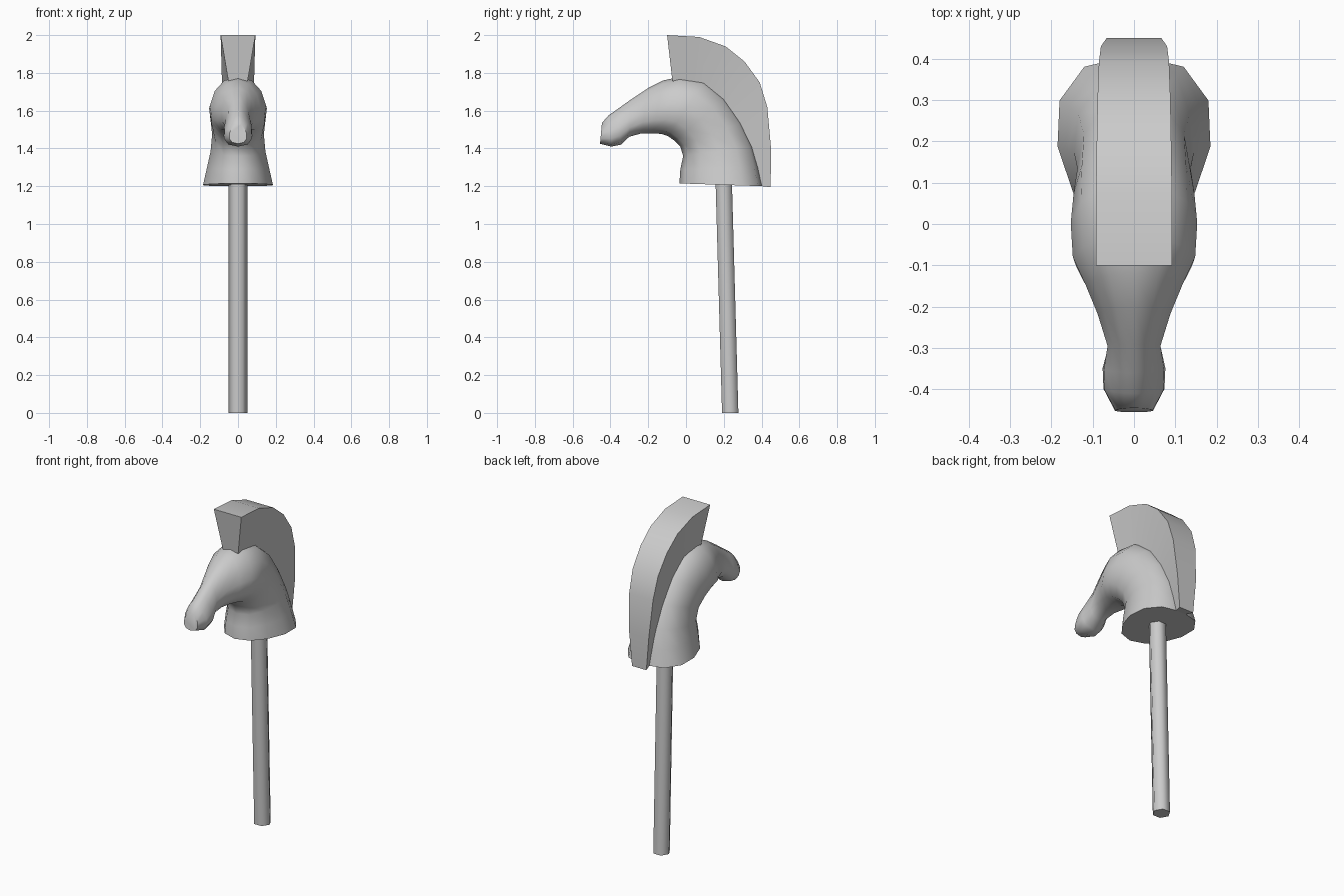
import bpy, bmesh
from math import sin, cos, pi, radians, copysign
from mathutils import Vector

if "Cube" in bpy.data.objects:
    bpy.data.objects.remove(bpy.data.objects["Cube"])


def loft(name, rings, angle):
    """Skin a list of closed rings, cap both ends and shade by angle."""
    bm = bmesh.new()
    loops = [[bm.verts.new(p) for p in ring] for ring in rings]
    n = len(loops[0])
    for a, b in zip(loops, loops[1:]):
        for i in range(n):
            j = (i + 1) % n
            bm.faces.new((a[i], a[j], b[j], b[i]))
    bm.faces.new(loops[0])
    bm.faces.new(loops[-1])
    bmesh.ops.recalc_face_normals(bm, faces=bm.faces)
    mesh = bpy.data.meshes.new(name)
    bm.to_mesh(mesh)
    bm.free()
    obj = bpy.data.objects.new(name, mesh)
    bpy.context.collection.objects.link(obj)
    bpy.ops.object.select_all(action='DESELECT')
    obj.select_set(True)
    bpy.context.view_layer.objects.active = obj
    bpy.ops.object.shade_smooth_by_angle(angle=radians(angle))
    return obj


def section(back, front, w, pear, n=12):
    """Rounded section between two side-profile points; pear shifts the width."""
    b, f = Vector((0, *back)), Vector((0, *front))
    mid, half = (b + f) / 2, (b - f) / 2
    pts = []
    for i in range(n):
        c, s = cos(2 * pi * i / n), sin(2 * pi * i / n)
        sx = copysign(abs(s) ** 0.85, s)
        pts.append(mid + half * c + Vector((w * sx * (1 - pear * c), 0, 0)))
    return pts


# Head and neck: back/top point, front/bottom point, half width, pear
head = [
    ((0.41, 1.20), (-0.035, 1.215), 0.185, -0.20),
    ((0.39, 1.30), (-0.030, 1.29), 0.165, -0.15),
    ((0.36, 1.41), (-0.015, 1.36), 0.145, -0.10),
    ((0.30, 1.54), (-0.030, 1.41), 0.137, 0.0),
    ((0.21, 1.67), (-0.060, 1.44), 0.146, 0.05),
    ((0.10, 1.76), (-0.095, 1.465), 0.153, 0.10),
    ((-0.03, 1.78), (-0.130, 1.477), 0.148, 0.12),
    ((-0.12, 1.76), (-0.175, 1.48), 0.117, 0.12),
    ((-0.20, 1.72), (-0.235, 1.48), 0.088, 0.12),
    ((-0.29, 1.66), (-0.300, 1.462), 0.064, 0.20),
    ((-0.36, 1.61), (-0.345, 1.42), 0.073, 0.35),
    ((-0.41, 1.575), (-0.395, 1.41), 0.071, 0.35),
    ((-0.445, 1.535), (-0.455, 1.425), 0.045, 0.30),
]
loft("horse_head", [section(*r) for r in head], 50)

# Mane: outer point, inner point, outer and inner half widths
mane = [
    ((-0.10, 2.00), (-0.07, 1.74), 0.092, 0.048),
    ((0.07, 1.99), (0.04, 1.74), 0.092, 0.048),
    ((0.21, 1.94), (0.11, 1.72), 0.090, 0.048),
    ((0.31, 1.86), (0.18, 1.66), 0.088, 0.047),
    ((0.39, 1.75), (0.24, 1.58), 0.085, 0.045),
    ((0.43, 1.62), (0.29, 1.49), 0.080, 0.042),
    ((0.45, 1.40), (0.35, 1.34), 0.066, 0.036),
    ((0.448, 1.195), (0.385, 1.202), 0.048, 0.030),
]
loft("mane", [[(-a, *o), (a, *o), (b, *i), (-b, *i)]
              for o, i, a, b in mane], 32)

# Hexagonal pole, leaning slightly forward
loft("pole", [[(0.05 * cos(k * pi / 3), y + 0.05 * sin(k * pi / 3), z)
               for k in range(6)]
              for y, z in ((0.234, 0.0), (0.199, 1.25))], 61)
